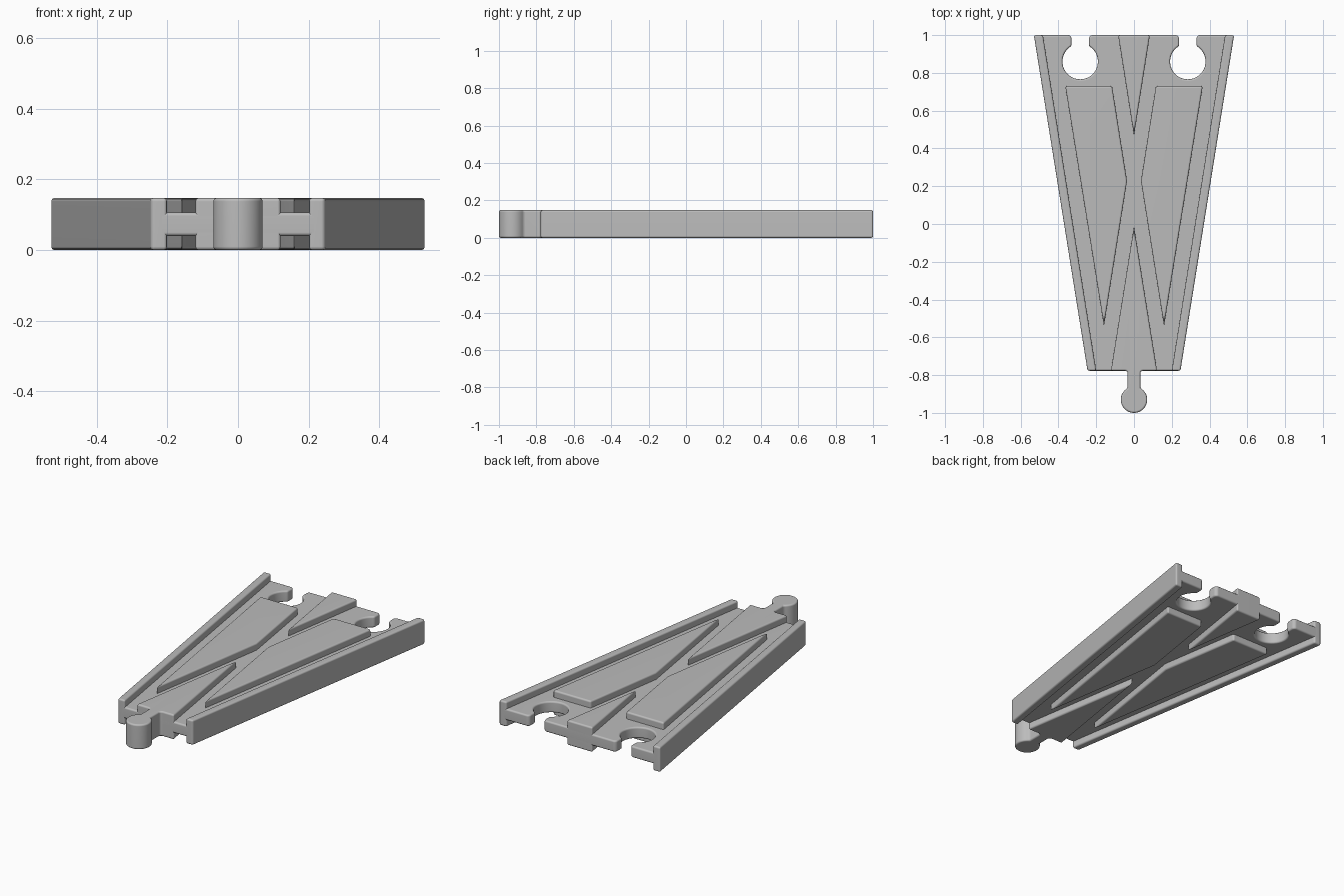
import bpy, bmesh, math

cube = bpy.data.objects.get("Cube")
if cube:
    bpy.data.objects.remove(cube, do_unlink=True)

# One plain grey plastic
grey = bpy.data.materials.new("grey_plastic")
grey.use_nodes = True
COLOUR = (0.5, 0.5, 0.5, 1)
grey.diffuse_color = COLOUR
grey.node_tree.nodes["Principled BSDF"].inputs["Base Color"].default_value = COLOUR

HEIGHT = 0.148
FRONT, BACK = -0.777, 1.0
ROUND = 0.01


def arc(cx, cy, r, start, end, steps):
    """Points along an arc, angles in degrees."""
    angles = [math.radians(start + (end - start) * i / steps) for i in range(steps + 1)]
    return [(cx + r * math.cos(a), cy + r * math.sin(a)) for a in angles]


def flip(points):
    """Mirror an outline across x, keeping a continuous path."""
    return [(-x, y) for x, y in reversed(points)]


def prism(name, outline, z0=0.0, z1=HEIGHT):
    """Extrude an outline upward and round its sharp edges."""
    bm = bmesh.new()
    base = bm.faces.new([bm.verts.new((x, y, z0)) for x, y in outline])
    top = bmesh.ops.extrude_face_region(bm, geom=[base])["geom"]
    for v in top:
        if isinstance(v, bmesh.types.BMVert):
            v.co.z = z1
    bmesh.ops.recalc_face_normals(bm, faces=bm.faces)
    sharp = [e for e in bm.edges if e.calc_face_angle(0) > math.radians(35)]
    bmesh.ops.bevel(bm, geom=sharp, offset=ROUND, segments=3, profile=0.5,
                    affect='EDGES', clamp_overlap=False)
    bmesh.ops.recalc_face_normals(bm, faces=bm.faces)
    mesh = bpy.data.meshes.new(name)
    bm.to_mesh(mesh)
    bm.free()
    mesh.materials.append(grey)
    obj = bpy.data.objects.new(name, mesh)
    bpy.context.collection.objects.link(obj)
    bpy.ops.object.select_all(action='DESELECT')
    obj.select_set(True)
    bpy.context.view_layer.objects.active = obj
    bpy.ops.object.shade_smooth_by_angle(angle=math.radians(35))
    obj.modifiers.new("flat_caps", 'WEIGHTED_NORMAL').keep_sharp = True
    return obj


# Thin web plate with two keyhole sockets in the back edge
SX, SY, SR, NECK, LIP = 0.285, 0.86, 0.094, 0.046, 0.02
mouth = math.degrees(math.asin(NECK / SR))
socket = (arc(SX + NECK + LIP, BACK - LIP, LIP, 90, 180, 5)
          + arc(SX, SY, SR, 90 - mouth, -270 + mouth, 32)
          + arc(SX - NECK - LIP, BACK - LIP, LIP, 0, 90, 5))
right_half = [(0.225, FRONT), (0.508, BACK)] + socket
prism("web_plate", right_half + flip(right_half), 0.04, 0.107)

# Front wedge with the connecting peg
PEG_Y, PEG_R, STEM, FILLET = -0.93, 0.07, 0.034, 0.014
stem = math.degrees(math.asin(STEM / PEG_R))
wedge_side = ([(0.122, FRONT)]
              + arc(STEM + FILLET, FRONT - FILLET, FILLET, 90, 180, 4))
peg = arc(0, PEG_Y, PEG_R, 90 - stem, -270 + stem, 32)
prism("front_wedge_and_peg", [(0, -0.012)] + wedge_side + peg + flip(wedge_side))

# Back wedge between the two diverging lanes
prism("back_wedge", [(0, 0.468), (0.084, BACK), (-0.084, BACK)])

# Side rails and islands, both sides
rail = [(0.2, FRONT), (0.246, FRONT), (0.53, BACK), (0.482, BACK)]
island = [(0.159, -0.54), (0.364, 0.73), (0.116, 0.73), (0.037, 0.228)]
for side, shape in (("left", lambda p: p), ("right", flip)):
    prism(side + "_rail", shape(rail))
    prism(side + "_island", shape(island))
